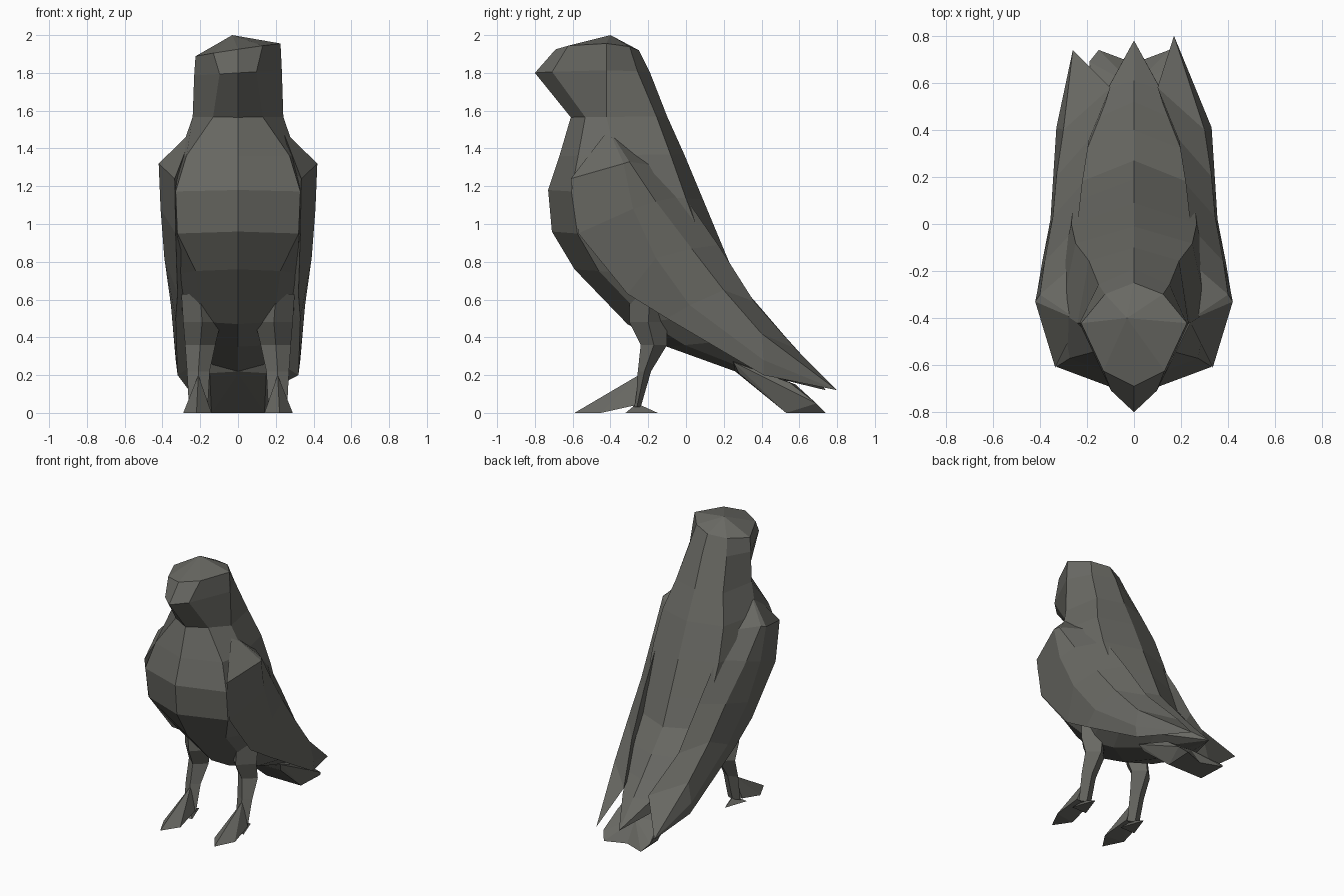
import bpy, bmesh

# Dark grey plumage
plumage = bpy.data.materials.new("dark_plumage")
plumage.diffuse_color = (0.14, 0.14, 0.125, 1)


def finish(bm, name):
    bmesh.ops.recalc_face_normals(bm, faces=bm.faces)
    mesh = bpy.data.meshes.new(name)
    bm.to_mesh(mesh)
    bm.free()
    mesh.materials.append(plumage)
    ob = bpy.data.objects.new(name, mesh)
    bpy.context.collection.objects.link(ob)
    return ob


def loft(name, rings, tip=None, start=None):
    """Skin closed rings; optional points close the ends."""
    bm = bmesh.new()
    loops = [[bm.verts.new(p) for p in r] for r in rings]
    n = len(rings[0])
    for a, b in zip(loops, loops[1:]):
        for i in range(n):
            j = (i + 1) % n
            bm.faces.new((a[i], a[j], b[j], b[i]))
    for loop, point in ((loops[0], start), (loops[-1], tip)):
        if point:
            v = bm.verts.new(point)
            for i in range(n):
                bm.faces.new((loop[i], loop[(i + 1) % n], v))
        else:
            bm.faces.new(loop)
    return finish(bm, name)


def hull(name, points):
    bm = bmesh.new()
    for p in points:
        bm.verts.new(p)
    bmesh.ops.convex_hull(bm, input=bm.verts)
    return finish(bm, name)


def flip(points, s):
    return [(s * x, y, z) for x, y, z in points]


# Body, head and beak: slanted eight-sided rings
# front y, z, back y, z, half width, front corner width, side position,
# back corner width, sideways tilt
sections = [
    (-0.69, 1.925, -0.25, 1.92, 0.225, 0.58, 0.61, 0.55, 0.15),
    (-0.80, 1.80, -0.19, 1.80, 0.232, 0.42, 0.62, 0.65, 0.06),
    (-0.61, 1.565, -0.10, 1.57, 0.240, 0.55, 0.37, 0.80, 0),
    (-0.67, 1.36, -0.01, 1.37, 0.31, 0.88, 0.45, 0.80, 0),
    (-0.73, 1.18, 0.09, 1.13, 0.355, 0.93, 0.48, 0.75, 0),
    (-0.71, 0.96, 0.19, 0.89, 0.345, 0.93, 0.48, 0.75, 0),
    (-0.59, 0.76, 0.27, 0.70, 0.32, 0.70, 0.42, 0.74, 0),
    (-0.31, 0.47, 0.40, 0.55, 0.29, 0.66, 0.42, 0.68, 0),
    (-0.10, 0.35, 0.52, 0.41, 0.26, 0.66, 0.42, 0.60, 0),
    (0.26, 0.22, 0.61, 0.31, 0.19, 0.68, 0.50, 0.60, 0),
]
rings = []
for fy, fz, by, bz, w, corner, side, back, tilt in sections:
    half = [(0, 0), (corner, 0.15), (1, side), (back, 0.89), (0, 1)]
    ring = [(w * x, fy + (by - fy) * t, fz + (bz - fz) * t) for x, t in half]
    ring += flip(ring[3:0:-1], -1)
    rings.append([(x, y, z + tilt * x) for x, y, z in ring])
loft("body_head_and_beak", rings, tip=(0, 0.78, 0.13), start=(-0.03, -0.4, 2.0))

# Folded wings: inner edge, ridge, outer bulge and lower edge at each station
wing = [
    [(0.25, -0.17, 1.31), (0.40, -0.30, 1.33), (0.42, -0.33, 1.32), (0.335, -0.61, 1.24)],
    [(0.24, -0.01, 1.15), (0.38, -0.16, 1.12), (0.41, -0.28, 1.08), (0.33, -0.57, 0.95)],
    [(0.22, 0.17, 0.89), (0.345, 0.03, 0.87), (0.39, -0.16, 0.82), (0.32, -0.31, 0.63)],
    [(0.19, 0.36, 0.59), (0.33, 0.20, 0.65), (0.355, 0.02, 0.57), (0.33, -0.10, 0.50)],
    [(0.10, 0.58, 0.34), (0.30, 0.40, 0.42), (0.33, 0.41, 0.28), (0.32, 0.41, 0.20)],
]
for side, s, tip_x, tip_y in (("left", -1, -0.26, 0.74), ("right", 1, 0.17, 0.80)):
    loft(side + "_wing", [flip(r, s) for r in wing], tip=(tip_x, tip_y, 0.12),
         start=(s * 0.235, -0.41, 1.50))

    # Tail feather pair
    hull(side + "_tail_feather", flip([
        (-0.01, 0.22, 0.30), (0.17, 0.25, 0.27), (-0.01, 0.26, 0.22), (0.15, 0.28, 0.21),
        (0.17, 0.55, 0.16), (-0.01, 0.58, 0.15), (-0.01, 0.53, 0.0), (0.14, 0.53, 0.0),
        (-0.01, 0.68, 0.0), (0.15, 0.74, 0.0), (0.19, 0.69, 0.05)], s))

    # Leg: centre x, y, z and half sizes
    leg = []
    for x, y, z, hx, hy in [(0.20, -0.19, 0.63, 0.10, 0.11),
                            (0.19, -0.20, 0.48, 0.10, 0.10),
                            (0.20, -0.17, 0.36, 0.08, 0.07),
                            (0.21, -0.22, 0.22, 0.06, 0.035),
                            (0.21, -0.26, 0.03, 0.05, 0.02)]:
        leg.append(flip([(x - hx, y, z), (x, y - hy, z),
                         (x + hx, y, z), (x, y + hy, z)], s))
    loft(side + "_leg", leg)

    # Foot toes and rear claw
    hull(side + "_front_toes", flip([
        (0.22, -0.59, 0), (0.14, -0.47, 0), (0.29, -0.45, 0), (0.16, -0.27, 0.04),
        (0.27, -0.27, 0.04), (0.21, -0.37, 0.12), (0.21, -0.25, 0.20)], s))
    hull(side + "_rear_claw", flip([
        (0.15, -0.32, 0), (0.27, -0.32, 0), (0.21, -0.26, 0.05), (0.21, -0.15, 0)], s))
